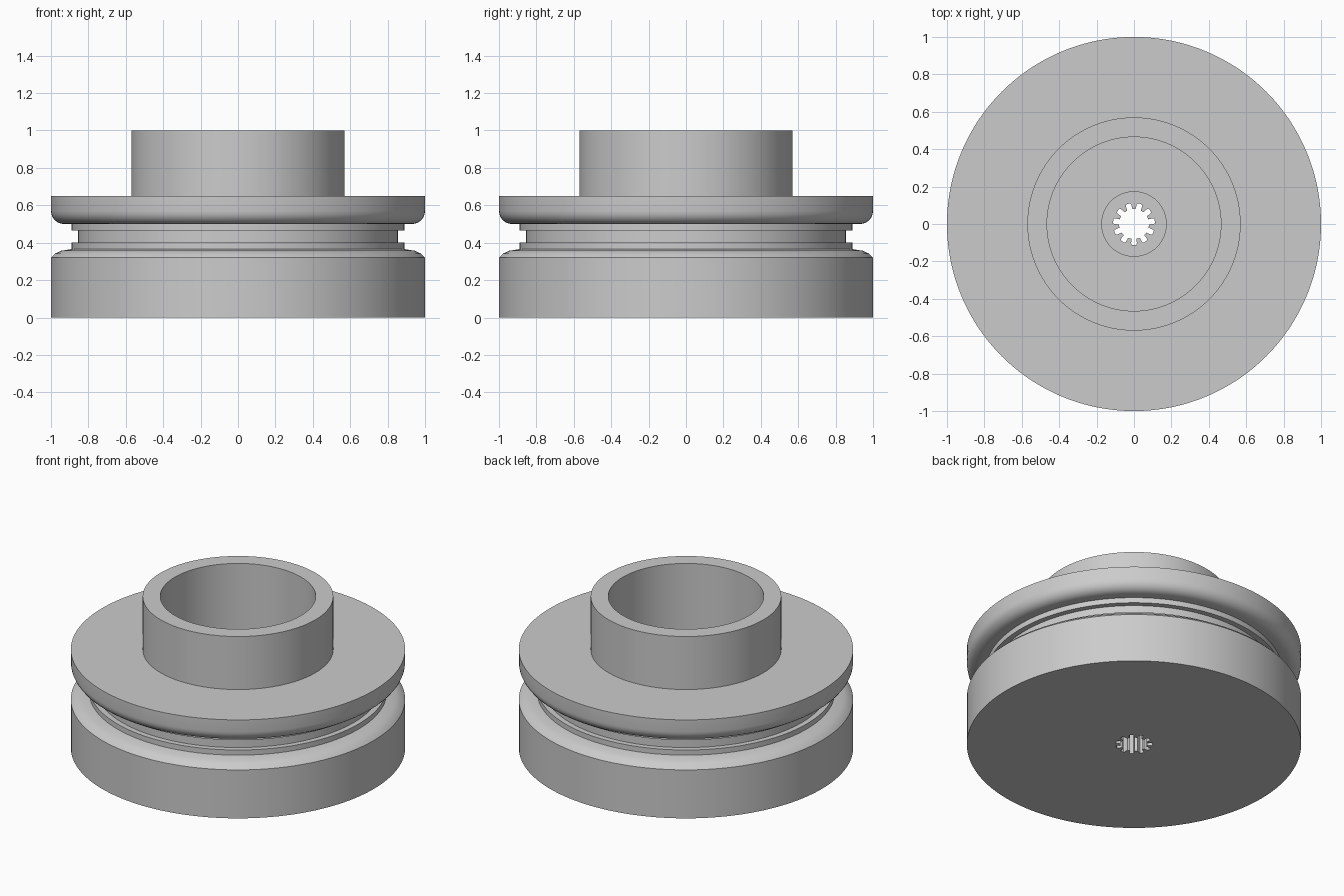
import bpy
import bmesh
from math import cos, sin, pi, radians

SLOTS = 11
STEPS = 16
SEGMENTS = SLOTS * STEPS

cube = bpy.data.objects.get("Cube")
if cube:
    bpy.data.objects.remove(cube, do_unlink=True)

# Single plain grey metal
metal = bpy.data.materials.new("grey metal")
metal.use_nodes = True
grey = (0.6, 0.6, 0.6, 1)
metal.diffuse_color = grey
metal.node_tree.nodes["Principled BSDF"].inputs["Base Color"].default_value = grey


def spline_radius(k):
    """Radius of the toothed bore: half of each pitch is a slot."""
    step = (k + STEPS // 4) % STEPS
    if step > STEPS // 2:
        return 0.08
    return 0.105 if step in (0, STEPS // 2) else 0.112


def arc(cx, cz, rx, rz, start, end, count=6):
    """Points along an elliptical arc in the profile plane."""
    angles = [radians(start + (end - start) * i / count) for i in range(count + 1)]
    return [(cx + rx * cos(a), cz + rz * sin(a)) for a in angles]


def lathe(name, profile):
    """Revolve a closed profile of (radius or radius function, z)."""
    bm = bmesh.new()
    rings = []
    for r, z in profile:
        ring = []
        for k in range(SEGMENTS):
            a = 2 * pi * k / SEGMENTS - pi / 2
            radius = r(k) if callable(r) else r
            ring.append(bm.verts.new((radius * cos(a), radius * sin(a), z)))
        rings.append(ring)
    for i, low in enumerate(rings):
        high = rings[(i + 1) % len(rings)]
        for k in range(SEGMENTS):
            n = (k + 1) % SEGMENTS
            bm.faces.new((low[k], low[n], high[n], high[k]))
    bmesh.ops.recalc_face_normals(bm, faces=bm.faces)
    mesh = bpy.data.meshes.new(name)
    bm.to_mesh(mesh)
    bm.free()
    mesh.materials.append(metal)
    obj = bpy.data.objects.new(name, mesh)
    bpy.context.collection.objects.link(obj)
    bpy.ops.object.select_all(action="DESELECT")
    obj.select_set(True)
    bpy.context.view_layer.objects.active = obj
    bpy.ops.object.shade_smooth_by_angle(angle=radians(30))
    return obj


# Base plate with a raised boss around the splined bore
lathe("base_plate", [
    (spline_radius, 0), (1, 0), (1, 0.19), (0.175, 0.19),
    (0.175, 0.3), (spline_radius, 0.3),
])

# Grooved body: domed shoulder, stepped groove, rounded flange
shoulder = [(1, 0.32), (0.978, 0.342), (0.945, 0.357), (0.89, 0.366)]
groove = [(0.89, 0.4), (0.855, 0.4), (0.855, 0.465), (0.89, 0.465), (0.89, 0.5)]
flange = arc(0.93, 0.57, 0.07, 0.07, -90, 0) + [(1, 0.65)]
lathe("grooved_body",
      [(0.465, 0.19), (1, 0.19)] + shoulder + groove + flange + [(0.465, 0.65)])

# Open collar on top
lathe("collar", [(0.465, 0.65), (0.57, 0.65), (0.57, 1), (0.465, 1)])
